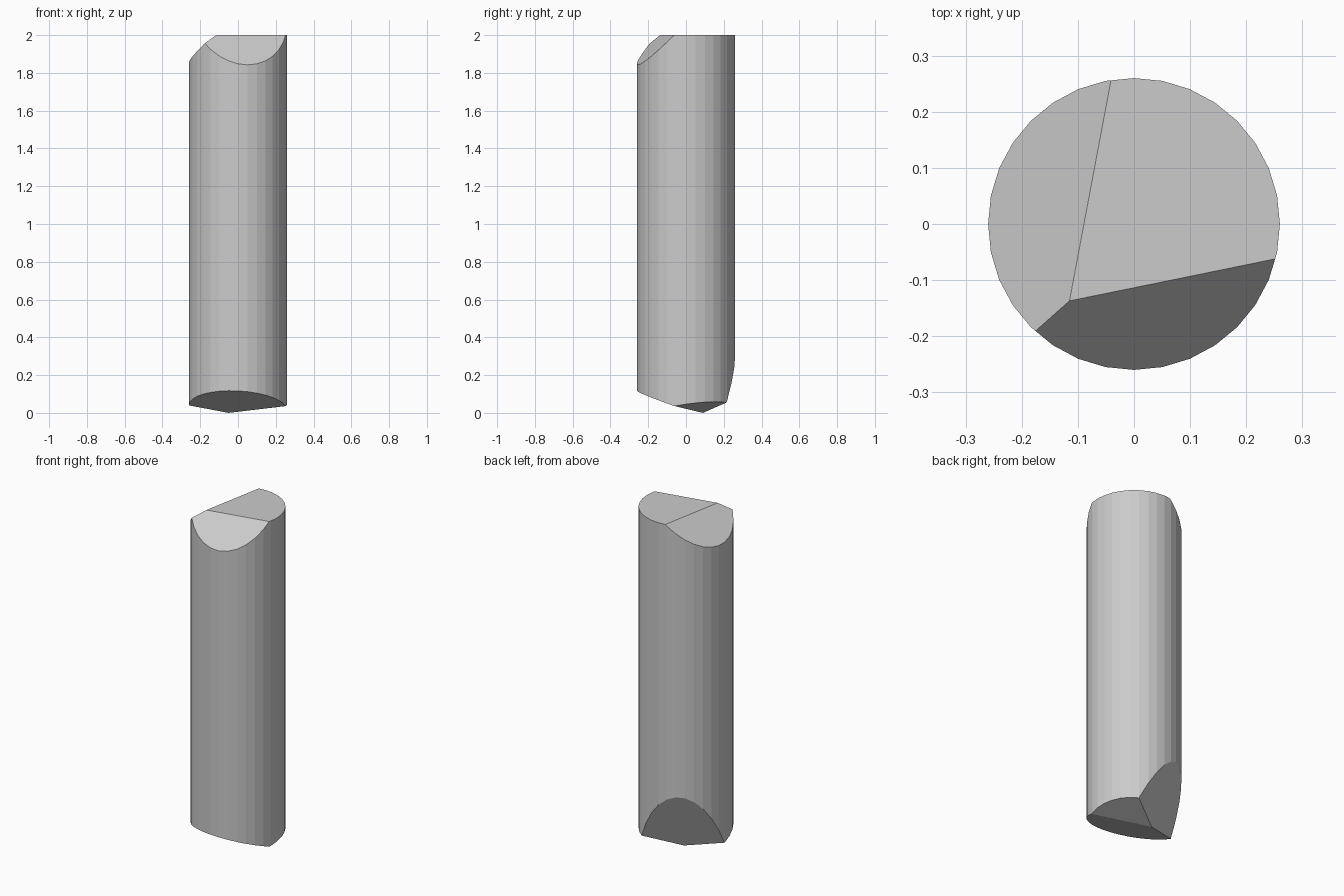
import bpy, bmesh
from mathutils import Vector

if "Cube" in bpy.data.objects:
    bpy.data.objects.remove(bpy.data.objects["Cube"])

RADIUS, HEIGHT, SIDES = 0.26, 2.0, 32


def cut(bm, point, normal):
    """Slice a convex solid, drop the side the normal points to, cap the hole."""
    res = bmesh.ops.bisect_plane(bm, geom=bm.verts[:] + bm.edges[:] + bm.faces[:],
                                 dist=1e-6, plane_co=point, plane_no=normal,
                                 clear_outer=True)
    edges = [g for g in res["geom_cut"]
             if isinstance(g, bmesh.types.BMEdge) and g.is_boundary]
    if len(edges) > 2:
        bmesh.ops.contextual_create(bm, geom=edges)


# Broken column: 32-sided cylinder chipped at both ends
column = bmesh.new()
bmesh.ops.create_cone(column, cap_ends=True, segments=SIDES, radius1=RADIUS,
                      radius2=RADIUS, depth=HEIGHT)
bmesh.ops.translate(column, verts=column.verts, vec=(0, 0, HEIGHT / 2))

# Two chips at the top (front and left)
cut(column, Vector((-0.115, -0.137, 2)), Vector((0.2, -0.98, 0.945)))
cut(column, Vector((-0.115, -0.137, 2)), Vector((-0.983, 0.185, 1.16)))

# Three chips at the bottom meeting in one low tip, given as x and y slopes
tip = Vector((-0.05, 0.09, 0.0))
for gx, gy in [(-0.05, -0.34), (0.191, 0.145), (-1.038, 2.06)]:
    cut(column, tip, Vector((gx, gy, -1)))

# Fracture seeds: small shards near the ends, long pieces in the middle
seeds = [Vector(s) for s in [
    (0.01, 0.0, 1.90), (-0.20, 0.03, 1.90), (-0.14, 0.22, 1.92), (-0.05, 0.24, 1.90),
    (0.15, 0.20, 1.88), (0.23, 0.03, 1.92), (-0.14, -0.17, 1.88), (-0.03, -0.21, 1.86),
    (0.09, -0.22, 1.84), (0.20, -0.15, 1.88),
    (-0.15, -0.15, 1.62), (0.16, -0.13, 1.60), (0.02, 0.16, 1.50),
    (-0.05, -0.12, 1.25), (0.12, 0.10, 1.10), (-0.12, 0.10, 0.90),
    (-0.10, -0.12, 0.65), (0.15, -0.08, 0.65), (0.08, 0.16, 0.60),
    (-0.18, -0.15, 0.22), (-0.02, -0.20, 0.15), (0.14, -0.18, 0.20),
    (0.18, 0.02, 0.25), (0.14, 0.18, 0.20), (-0.06, 0.14, 0.22), (-0.18, 0.02, 0.18),
    (0.03, 0.02, 0.10)]]

# Each shard is the column trimmed halfway towards every other seed
for i, seed in enumerate(seeds):
    shard = column.copy()
    for other in seeds:
        if other is not seed and shard.faces:
            cut(shard, (seed + other) / 2, other - seed)
    if shard.faces:
        bmesh.ops.recalc_face_normals(shard, faces=shard.faces)
        mesh = bpy.data.meshes.new(f"column_shard_{i + 1:02d}")
        shard.to_mesh(mesh)
        bpy.context.collection.objects.link(bpy.data.objects.new(mesh.name, mesh))
    shard.free()
column.free()
